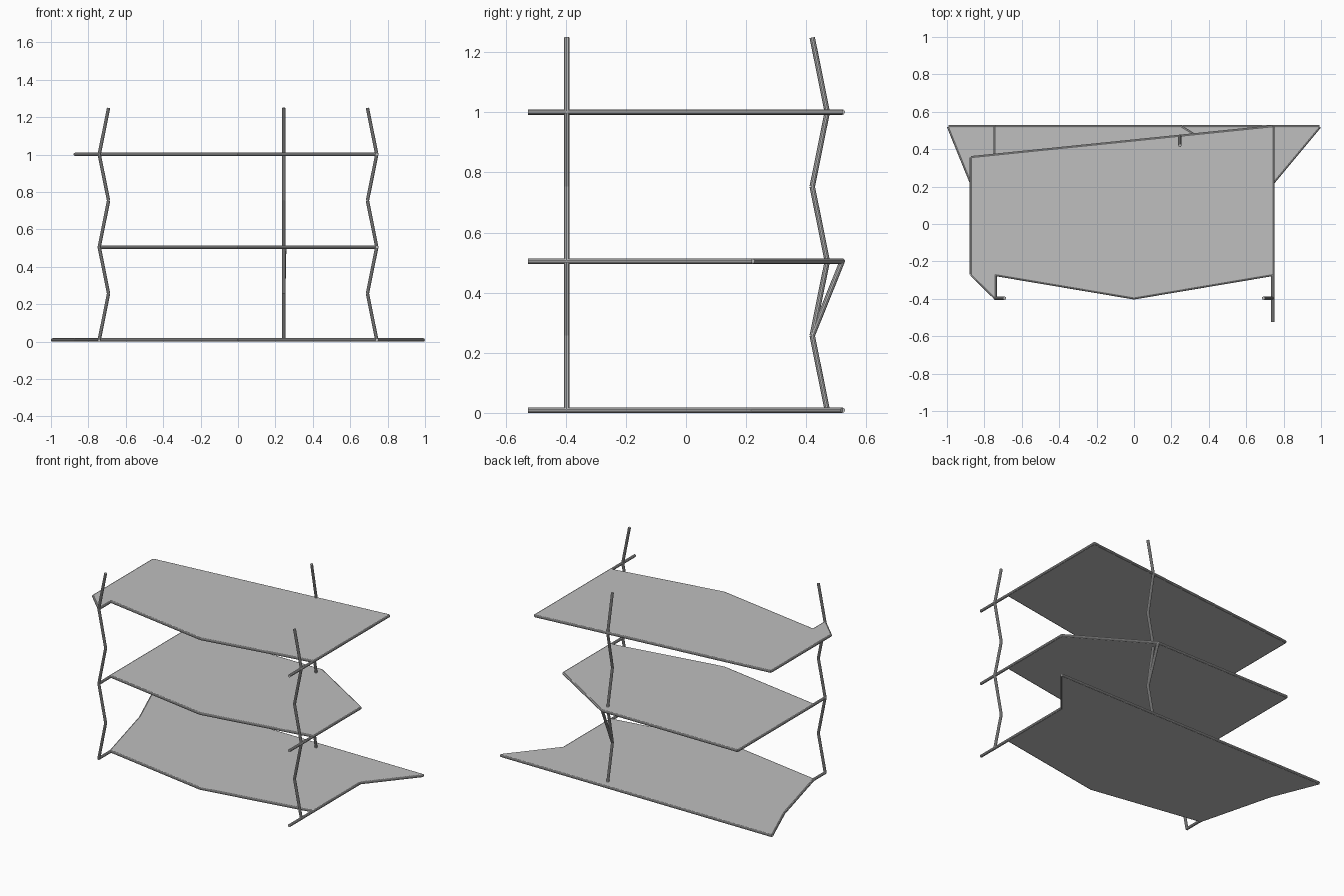
import bpy
import bmesh
from mathutils import Vector, Matrix

cube = bpy.data.objects.get("Cube")
if cube:
    bpy.data.objects.remove(cube)

RADIUS = 0.009
STEP = 0.248
LEVELS = [RADIUS + STEP * 2 * i for i in range(3)]

grey = bpy.data.materials.new("steel grey")
grey.use_nodes = True
colour = (0.52, 0.52, 0.52, 1)
grey.diffuse_color = colour
grey.node_tree.nodes["Principled BSDF"].inputs["Base Color"].default_value = colour


def finish(name, bm):
    bmesh.ops.recalc_face_normals(bm, faces=bm.faces)
    mesh = bpy.data.meshes.new(name)
    bm.to_mesh(mesh)
    bm.free()
    mesh.materials.append(grey)
    obj = bpy.data.objects.new(name, mesh)
    bpy.context.collection.objects.link(obj)
    return obj


def rods(name, segments):
    """Round bars, one for each pair of end points."""
    bm = bmesh.new()
    for a, b in segments:
        a, b = Vector(a), Vector(b)
        turn = (b - a).to_track_quat('Z', 'Y').to_matrix().to_4x4()
        bmesh.ops.create_cone(
            bm, cap_ends=True, segments=10, radius1=RADIUS, radius2=RADIUS,
            depth=(b - a).length, matrix=Matrix.Translation((a + b) / 2) @ turn)
    obj = finish(name, bm)
    bpy.ops.object.select_all(action='DESELECT')
    obj.select_set(True)
    bpy.context.view_layer.objects.active = obj
    bpy.ops.object.shade_smooth_by_angle()


def panel(name, outline, z):
    """Thin flat sheet with the given plan outline."""
    thick = 0.016
    bm = bmesh.new()
    face = bm.faces.new([bm.verts.new((x, y, z - thick / 2)) for x, y in outline])
    side = bmesh.ops.extrude_face_region(bm, geom=[face])
    verts = [v for v in side["geom"] if isinstance(v, bmesh.types.BMVert)]
    bmesh.ops.translate(bm, verts=verts, vec=(0, 0, thick))
    finish(name, bm)


def pairs(points, closed=False):
    return list(zip(points, points[1:] + points[:1] if closed else points[1:]))


# Shelf outlines share the angled front edge
front = [(-0.742, -0.27), (0, -0.395), (0.742, -0.27)]
shelves = {
    "bottom": front + [(0.742, 0.22), (0.992, 0.52), (-0.992, 0.52), (-0.87, 0.22)],
    "middle": front + [(0.742, 0.22), (0.25, 0.52), (-0.742, 0.52)],
    "top": front + [(0.742, 0.52), (-0.87, 0.355), (-0.87, -0.27), (-0.742, -0.395)],
}

for (name, outline), z in zip(shelves.items(), LEVELS):
    panel(name + "_shelf", outline, z)
    rim = [(x, y, z) for x, y in outline]
    # Rim bars plus the short arms reaching forward to the front posts
    arms = [((0.742, -0.27, z), (0.742, -0.525, z)),
            ((-0.742, -0.27, z), (-0.742, -0.4, z))]
    rods(name + "_frame", pairs(rim, closed=True) + arms)


# Zigzag posts bend inwards between shelves
def zigzag(base, lean):
    return [(base[0] + lean[0] * (i % 2), base[1] + lean[1] * (i % 2),
             RADIUS + STEP * i) for i in range(6)]


for name, side in (("right", -1), ("left", 1)):
    rods(name + "_front_post", pairs(zigzag((side * 0.742, -0.397), (side * -0.05, 0))))
back = zigzag((0.245, 0.47), (0, -0.05))
rods("back_post", pairs(back))

# Diagonal brace from the back post to the middle shelf corner
rods("back_brace", [(back[1], (0.25, 0.52, LEVELS[1]))])
